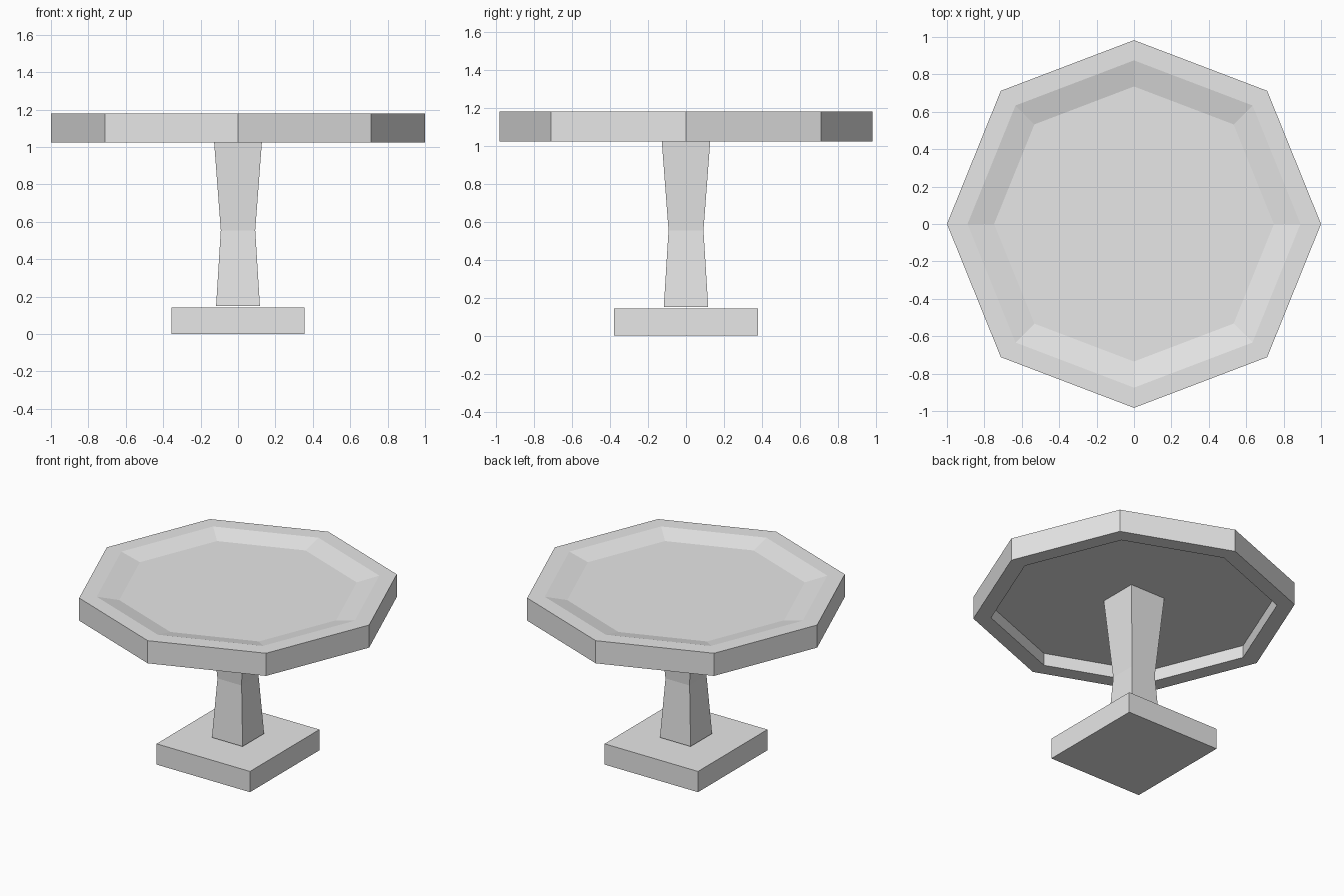
import bpy
import bmesh

# Remove the default object
cube = bpy.data.objects.get("Cube")
if cube:
    bpy.data.objects.remove(cube, do_unlink=True)

# Single material
stone = bpy.data.materials.new("light grey stone")
stone.use_nodes = True
colour = (0.8, 0.8, 0.8, 1)
stone.diffuse_color = colour
stone.node_tree.nodes["Principled BSDF"].inputs["Base Color"].default_value = colour


def octagon(r, z):
    """Octagonal ring with slightly short front-to-back corners."""
    d = 0.712 * r
    f = 0.983 * r
    return [(r, 0, z), (d, d, z), (0, f, z), (-d, d, z),
            (-r, 0, z), (-d, -d, z), (0, -f, z), (d, -d, z)]


def rectangle(x, y, z):
    return [(x, y, z), (-x, y, z), (-x, -y, z), (x, -y, z)]


def loft(name, rings):
    """Join successive rings with flat faces and cap both ends."""
    bm = bmesh.new()
    loops = [[bm.verts.new(p) for p in ring] for ring in rings]
    for a, b in zip(loops, loops[1:]):
        n = len(a)
        for i in range(n):
            j = (i + 1) % n
            bm.faces.new((a[i], a[j], b[j], b[i]))
    bm.faces.new(loops[0][::-1])
    bm.faces.new(loops[-1])
    bmesh.ops.recalc_face_normals(bm, faces=bm.faces)
    mesh = bpy.data.meshes.new(name)
    bm.to_mesh(mesh)
    bm.free()
    mesh.materials.append(stone)
    obj = bpy.data.objects.new(name, mesh)
    bpy.context.collection.objects.link(obj)
    return obj


# Square foot
loft("base", [rectangle(0.356, 0.378, z) for z in (0, 0.143)])

# Waisted square column reaching up into the hollow underside
loft("column", [rectangle(w, w, z) for w, z in
                ((0.117, 0.151), (0.092, 0.555), (0.134, 1.11))])

# Shallow octagonal bowl: hollow underside, outer wall, rim, sloped dish
loft("bowl", [octagon(r, z) for r, z in
              ((0.89, 1.11), (0.89, 1.024), (1, 1.024),
               (1, 1.18), (0.89, 1.18), (0.748, 1.145))])
